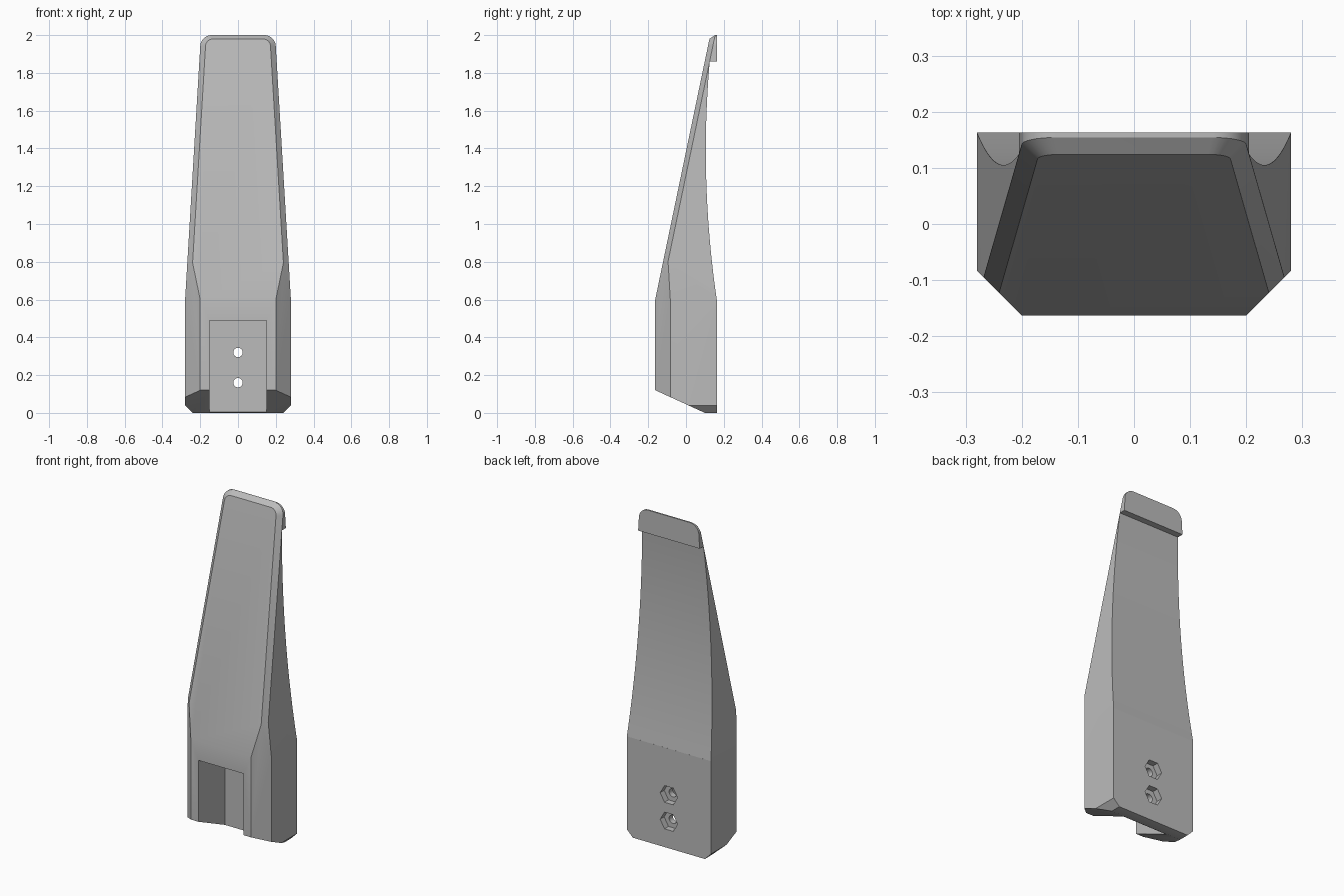
import bpy, bmesh, math
from mathutils import Vector

if "Cube" in bpy.data.objects:
    bpy.data.objects.remove(bpy.data.objects["Cube"])

FRONT, BACK = -0.163, 0.163

grey = bpy.data.materials.new("light grey")
grey.use_nodes = True
grey.diffuse_color = (0.5, 0.5, 0.5, 1)
grey.node_tree.nodes["Principled BSDF"].inputs["Base Color"].default_value = (0.5, 0.5, 0.5, 1)


def make_object(name, bm):
    bmesh.ops.recalc_face_normals(bm, faces=bm.faces[:])
    mesh = bpy.data.meshes.new(name)
    bm.to_mesh(mesh)
    bm.free()
    mesh.materials.append(grey)
    obj = bpy.data.objects.new(name, mesh)
    bpy.context.collection.objects.link(obj)
    return obj


def loft(loops):
    """Skin matching closed loops and cap both ends."""
    bm = bmesh.new()
    rings = [[bm.verts.new(p) for p in loop] for loop in loops]
    n = len(rings[0])
    for a, b in zip(rings, rings[1:]):
        for i in range(n):
            j = (i + 1) % n
            bm.faces.new((a[i], a[j], b[j], b[i]))
    bm.faces.new(rings[0])
    bm.faces.new(rings[-1])
    return bm


def slice_off(bm, point, normal):
    """Cut away everything on the normal side and close the cut."""
    geom = bm.verts[:] + bm.edges[:] + bm.faces[:]
    cut = bmesh.ops.bisect_plane(bm, geom=geom, dist=1e-5, plane_co=point,
                                 plane_no=Vector(normal).normalized(), clear_outer=True)
    edges = [e for e in cut["geom_cut"] if isinstance(e, bmesh.types.BMEdge)]
    bmesh.ops.holes_fill(bm, edges=edges, sides=0)


def outline(inset, drop):
    """Front silhouette as (x, z): tapered, rounded at the top, clipped at the foot."""
    side = [(0.24 - inset, 0), (0.28 - inset, 0.04), (0.28 - inset, 0.6)]
    r = 0.06 - drop
    for i in range(9):
        a = math.pi / 2 * i / 8
        side.append((0.2 - inset - r + r * math.cos(a), 2 - drop - r + r * math.sin(a)))
    return side + [(-x, z) for x, z in reversed(side)]


def slope(z):
    return FRONT + 0.208 * (z - 0.6)


# Main body: sloped front with a chamfered rim
inner, outer = outline(0.028, 0.02), outline(0, 0)
body_bm = loft([
    [(x, slope(z), z) for x, z in inner],
    [(x, slope(z) + 0.026, z) for x, z in outer],
    [(x, BACK, z) for x, z in outer],
])
slice_off(body_bm, (0, FRONT, 0), (0, -1, 0))
for s in (-1, 1):
    slice_off(body_bm, (s * 0.2, FRONT, 0), (s, -1, 0))
slice_off(body_bm, (0, 0.1, 0), (0, -0.12, -0.263))
body = make_object("body", body_bm)


def carve(bm):
    cutter = make_object("cutter", bm)
    mod = body.modifiers.new("carve", "BOOLEAN")
    mod.operation, mod.solver, mod.object = "DIFFERENCE", "EXACT", cutter
    bpy.context.view_layer.objects.active = body
    bpy.ops.object.modifier_apply(modifier=mod.name)
    bpy.data.objects.remove(cutter)


def prism_y(radius, sides, z, y0, y1):
    ring = [(radius * math.cos(math.tau * i / sides), z + radius * math.sin(math.tau * i / sides))
            for i in range(sides)]
    return loft([[(x, y, w) for x, w in ring] for y in (y0, y1)])


# Hollow curved back, ending under the top lip
heights = [0.6 + 1.26 * i / 24 for i in range(25)]
hollow = [(0.105 + 0.0925 * (z - 1.39) ** 2, z) for z in heights]
hollow += [(0.3, 1.86), (0.3, 0.6)]
carve(loft([[(x, y, z) for y, z in hollow] for x in (-0.5, 0.5)]))

# Front slot, open at the foot
slot = [(-0.15, -0.1), (0.15, -0.1), (0.15, 0.49), (-0.15, 0.49)]
carve(loft([[(x, y, z) for x, z in slot] for y in (-0.4, 0.09)]))

# Bolt holes with hexagonal nut pockets at the back
for z in (0.16, 0.32):
    carve(prism_y(0.025, 24, z, 0, 0.3))
    carve(prism_y(0.058, 6, z, 0.125, 0.3))

bpy.ops.object.select_all(action="DESELECT")
body.select_set(True)
bpy.context.view_layer.objects.active = body
bpy.ops.object.shade_smooth_by_angle(angle=math.radians(30))
